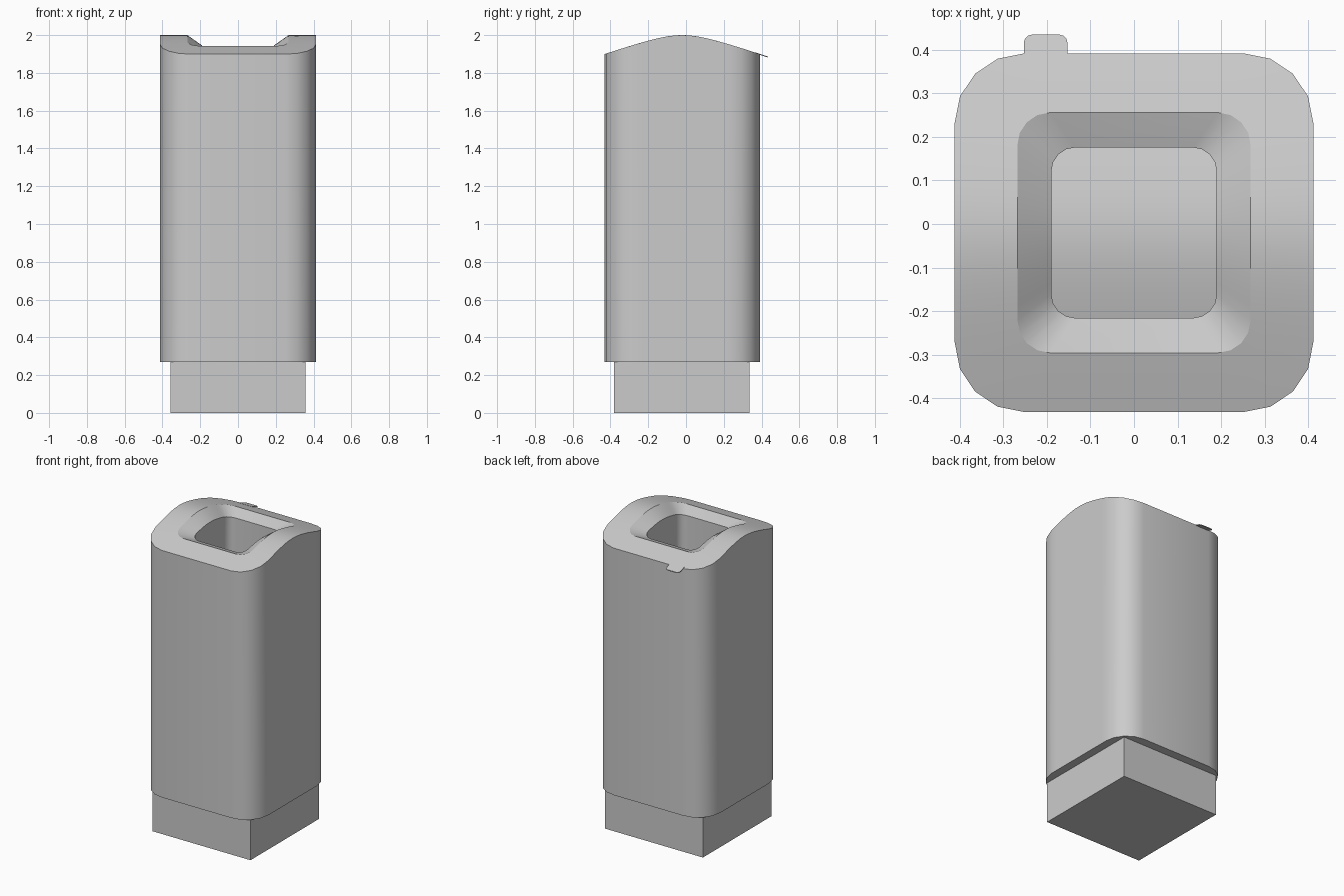
import bpy, bmesh, math

if "Cube" in bpy.data.objects:
    bpy.data.objects.remove(bpy.data.objects["Cube"])

CY = -0.02          # centre of the bin; the rear tab shifts it slightly forward


def lid_z(y):
    """Arched lid: rounded crest blending to straight slopes."""
    t = y - CY
    return 2.0 + 0.05 - math.hypot(0.05, 0.345 * t)


def ring(hx, hy, r, segs=4, side=12):
    """Rounded rectangle: right half going back, then its mirror."""
    half = []
    for k in range(segs + 1):
        a = -math.pi / 2 + k * math.pi / 2 / segs
        half.append((hx - r + r * math.cos(a), CY - hy + r + r * math.sin(a)))
    for k in range(1, side):
        half.append((hx, CY + (hy - r) * (2 * k / side - 1)))
    for k in range(segs + 1):
        a = k * math.pi / 2 / segs
        half.append((hx - r + r * math.cos(a), CY + hy - r + r * math.sin(a)))
    return half + [(-x, y) for x, y in reversed(half)]


def finish(name, bm):
    bmesh.ops.recalc_face_normals(bm, faces=bm.faces)
    me = bpy.data.meshes.new(name)
    bm.to_mesh(me)
    bm.free()
    ob = bpy.data.objects.new(name, me)
    bpy.context.collection.objects.link(ob)
    bpy.context.view_layer.objects.active = ob
    bpy.ops.object.select_all(action='DESELECT')
    ob.select_set(True)
    bpy.ops.object.shade_smooth_by_angle(angle=math.radians(27))
    return ob


# Shell with arched lid, sloped opening and deep recess
outer = ring(0.412, 0.412, 0.16)
mouth = ring(0.268, 0.276, 0.075)
lip = ring(0.19, 0.196, 0.055)
middle = [((a + c) / 2, (b + d) / 2) for (a, b), (c, d) in zip(outer, mouth)]
layers = [
    (outer, lambda y: 0.27),
    (outer, lid_z),
    (middle, lid_z),
    (mouth, lid_z),
    (lip, lambda y: lid_z(y) - 0.055),
    (lip, lambda y: lid_z(y) - 0.45),
]
bm = bmesh.new()
rings = [[bm.verts.new((x, y, f(y))) for x, y in pts] for pts, f in layers]
n = len(outer)
for lo, hi in zip(rings, rings[1:]):
    for i in range(n):
        j = (i + 1) % n
        bm.faces.new((lo[i], lo[j], hi[j], hi[i]))
for cap in (rings[0], rings[-1]):
    for i in range(n // 2 - 1):
        bm.faces.new((cap[i], cap[i + 1], cap[n - 2 - i], cap[n - 1 - i]))
finish("bin_shell", bm)

# Square base
bpy.ops.mesh.primitive_cube_add(size=1, location=(0, CY - 0.003, 0.1375))
base = bpy.context.object
base.name = "base"
base.scale = (0.716, 0.716, 0.275)

# Thin rounded tab at the back edge of the lid
bm = bmesh.new()
x0, x1, y0, y1, r = -0.253, -0.153, 0.37, 0.435, 0.018
outline = [(x0, y0), (x1, y0)]
for cx, start in ((x1 - r, 0), (x0 + r, 90)):
    for k in range(4):
        a = math.radians(start + 30 * k)
        outline.append((cx + r * math.cos(a), y1 - r + r * math.sin(a)))
top = [bm.verts.new((x, y, lid_z(y) + 0.001)) for x, y in outline]
low = [bm.verts.new((x, y, lid_z(y) - 0.004)) for x, y in outline]
bm.faces.new(top)
bm.faces.new(low[::-1])
for i in range(len(top)):
    j = (i + 1) % len(top)
    bm.faces.new((top[i], low[i], low[j], top[j]))
finish("lid_tab", bm)
